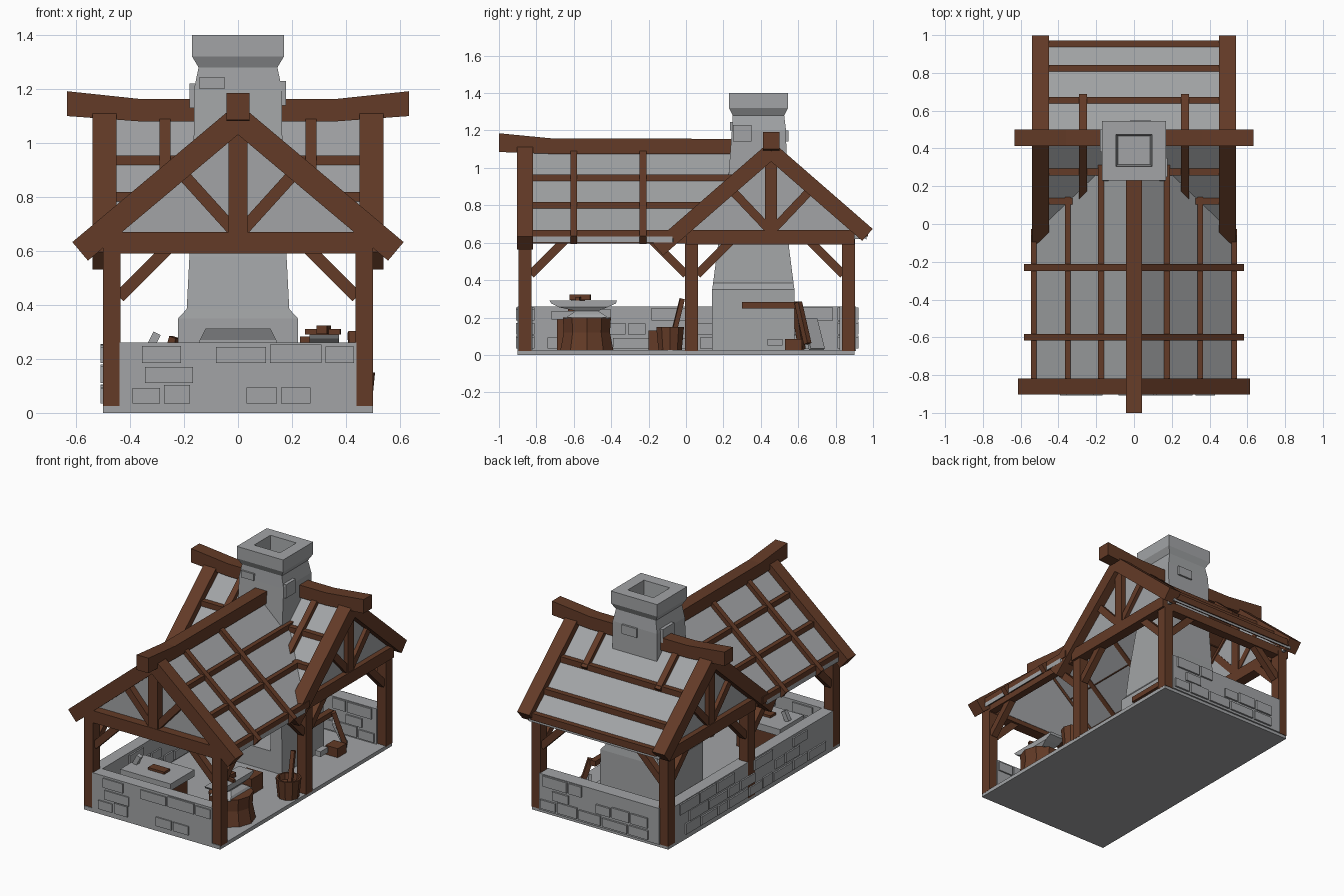
import bpy, bmesh, math, random
from mathutils import Vector as V
random.seed(4)

def material(name, c):
    m = bpy.data.materials.new(name)
    m.diffuse_color = (*c, 1)
    return m
STONE = material("grey_stone", (0.36, 0.37, 0.38))
WOOD = material("brown_timber", (0.125, 0.043, 0.02))

def build(name, verts, faces, mat):
    me = bpy.data.meshes.new(name)
    me.from_pydata([tuple(v) for v in verts], [], faces)
    bm = bmesh.new()
    bm.from_mesh(me)
    bmesh.ops.recalc_face_normals(bm, faces=bm.faces)
    bm.to_mesh(me)
    bm.free()
    me.materials.append(mat)
    ob = bpy.data.objects.new(name, me)
    bpy.context.collection.objects.link(ob)
    return ob

def loft(name, rings, mat):
    """Skin a list of equal-sized rings and cap both ends."""
    n = len(rings[0])
    faces = [tuple(range(n)), tuple(range((len(rings) - 1) * n, len(rings) * n))]
    for r in range(len(rings) - 1):
        for i in range(n):
            j = (i + 1) % n
            faces.append((r*n + i, r*n + j, r*n + n + j, r*n + n + i))
    return build(name, [p for r in rings for p in r], faces, mat)

def rect(x0, x1, y0, y1, z):
    return [(x0, y0, z), (x1, y0, z), (x1, y1, z), (x0, y1, z)]

def box(name, x0, x1, y0, y1, z0, z1, mat):
    return loft(name, [rect(x0, x1, y0, y1, z0), rect(x0, x1, y0, y1, z1)], mat)

def beam(name, p, q, w, h, mat=WOOD, up=(0, 0, 1)):
    """Square timber from p to q: w across, h along up."""
    p, q = V(p), V(q)
    d = (q - p).normalized()
    s = d.cross(V(up)).normalized()
    u = s.cross(d)
    off = [s*w/2*a + u*h/2*b for a, b in ((-1, -1), (1, -1), (1, 1), (-1, 1))]
    return loft(name, [[p + o for o in off], [q + o for o in off]], mat)

def slab(name, pts, t, shift, under=None):
    """Panel with its outline pts, made thick along shift."""
    pts = [V(p) for p in pts]
    ob = loft(name, [pts, [p + V(shift) * t for p in pts]], STONE)
    if under:
        ob.data.materials.append(under)
        for f in ob.data.polygons:
            f.material_index = int(f.normal.z < -0.3)
    return ob

def round_ring(x, y, r, z, n=10):
    return [(x + r*math.cos(2*math.pi*i/n), y + r*math.sin(2*math.pi*i/n), z) for i in range(n)]

RY = 0.455                                   # y of the cross ridge
front_z = lambda x: 1.09 - 0.84 * abs(x)     # roof of the front wing
cross_z = lambda y: 1.09 - 0.87 * abs(y - RY)  # roof of the cross wing
FX = lambda x, y: (x, y, front_z(x))
CY = lambda x, y: (x, y, cross_z(y))
valley = lambda x: RY - 0.966 * abs(x)

# floor and low stone walls
box("floor_slab", -0.5, 0.5, -0.9, 0.9, 0, 0.025, STONE)
box("front_wall", -0.44, 0.44, -0.9, -0.82, 0.02, 0.26, STONE)
box("back_wall", -0.44, 0.44, 0.82, 0.91, 0.02, 0.26, STONE)
box("left_wall", -0.5, -0.42, -0.83, 0.84, 0.02, 0.26, STONE)

# raised stones set in the walls
def stones(name, length, place):
    for row in range(3):
        a = -length + random.uniform(0.02, 0.1)
        while a < length - 0.1:
            w = random.uniform(0.09, 0.2)
            if random.random() < 0.6:
                z = 0.035 + row * 0.075
                b = min(a + w, length)
                place(name, a, b, z, z + random.uniform(0.055, 0.07))
            a += w + 0.015
stones("front_stone", 0.43, lambda n, a, b, z, t: box(n, a, b, -0.908, -0.81, z, t, STONE))
stones("back_stone", 0.43, lambda n, a, b, z, t: box(n, a, b, 0.81, 0.922, z, t, STONE))
stones("left_stone", 0.81, lambda n, a, b, z, t: box(n, -0.51, -0.41, a, b, z, t, STONE))

for s in (-1, 1):
    # posts and their knee braces along each side
    for y in (-0.86, 0.03, 0.868):
        beam("post", (s*0.468, y, 0.02), (s*0.468, y, 0.62), 0.066, 0.07, up=(0, 1, 0))
    for y, e in ((-0.83, 1), (0.0, -1), (0.06, 1), (0.84, -1)):
        beam("side_brace", (s*0.468, y, 0.43), (s*0.468, y + e*0.18, 0.61), 0.045, 0.045)
    for y in (-0.86, 0.868):
        beam("end_brace", (s*0.44, y, 0.43), (s*0.26, y, 0.61), 0.045, 0.045)
    beam("side_plate", (s*0.475, -0.88, 0.62), (s*0.475, 0.05, 0.62), 0.05, 0.05)

    # front gable timbers
    beam("front_rafter", (0, -0.86, 1.09), FX(s*0.585, -0.86), 0.085, 0.09)
    beam("front_strut", (s*0.02, -0.86, 0.68), (s*0.21, -0.86, 0.89), 0.05, 0.045)

    # side gable timbers
    x = s * 0.495
    beam("side_rafter_front", (x, RY, 1.09), CY(x, -0.15), 0.09, 0.085)
    beam("side_rafter_back", (x, RY, 1.09), CY(x, 0.97), 0.09, 0.085)
    beam("side_tie", (x*0.97, 0, 0.63), (x*0.97, 0.9, 0.63), 0.07, 0.078)
    beam("side_king_post", (x*0.97, RY, 0.63), (x*0.97, RY, 1.07), 0.06, 0.065, up=(0, 1, 0))
    for e in (-1, 1):
        beam("side_strut", (x*0.97, RY + e*0.02, 0.68), (x*0.97, RY + e*0.2, 0.87), 0.05, 0.045)
    slab("side_gable_panel", [(s*0.46, RY - 0.52, 0.62), (s*0.46, RY + 0.5, 0.62), (s*0.46, RY, 1.07)],
         0.02, (s, 0, 0))

    # roof panels of the front wing and front slope of the cross wing
    slab("front_wing_roof", [FX(0, -0.86), FX(0, RY), FX(s*0.545, valley(0.545)), FX(s*0.545, -0.86)],
         0.03, (0, 0, -1))
    slab("cross_roof_front", [CY(0, RY), CY(s*0.5, RY), CY(s*0.5, valley(0.5))], 0.03, (0, 0, -1), WOOD)

    # battens on the front wing
    for bx in (0.175, 0.35, 0.53):
        beam("front_wing_purlin", FX(s*bx, -0.86), FX(s*bx, valley(bx) + 0.03), 0.03, 0.045)
    for y in (-0.6, -0.23):
        beam("front_wing_batten", FX(0, y), FX(s*0.565, y), 0.035, 0.055)

    # battens on the cross wing
    beam("cross_batten_front", CY(s*0.27, RY), CY(s*0.27, 0.14), 0.04, 0.055)
    beam("cross_batten_back", CY(s*0.27, RY), CY(s*0.27, 0.67), 0.04, 0.055)
    for y in (0.275, 0.12):
        beam("cross_purlin_front", CY(s*(RY - y - 0.01), y), CY(s*0.47, y), 0.035, 0.04)

# centre timbers of the front and back
beam("front_tie", (-0.5, -0.86, 0.63), (0.5, -0.86, 0.63), 0.075, 0.08)
beam("back_plate", (-0.5, 0.868, 0.62), (0.5, 0.868, 0.62), 0.06, 0.06)
beam("front_king_post", (0, -0.86, 0.63), (0, -0.86, 1.08), 0.07, 0.07, up=(0, 1, 0))
slab("front_gable_panel", [(-0.54, -0.84, 0.62), (0.54, -0.84, 0.62), (0, -0.84, 1.07)], 0.02, (0, 1, 0))
slab("cross_roof_back", [CY(-0.48, RY), CY(0.48, RY), CY(0.48, 0.965), CY(-0.48, 0.965)], 0.03, (0, 0, -1), WOOD)
for y in (0.655, 0.825, 0.955):
    beam("cross_purlin_back", CY(-0.46, y), CY(0.46, y), 0.035, 0.045)

# ridge beams with lifted ends
loft("front_ridge", [[(-0.043, y, a), (0.043, y, a), (0.043, y, b), (-0.043, y, b)]
     for y, a, b in ((-1, 1.085, 1.185), (-0.72, 1.075, 1.158), (0.3, 1.075, 1.155))], WOOD)
loft("cross_ridge", [[(x, 0.412, a), (x, 0.5, a), (x, 0.5, b), (x, 0.412, b)]
     for x, a, b in ((-0.633, 1.1, 1.192), (-0.36, 1.08, 1.163), (0.36, 1.08, 1.163), (0.633, 1.1, 1.192))], WOOD)

# chimney: hearth, hood, stack and hollow cap in one skin
profile = [(0.225, 0.14, 0.58, 0.02), (0.222, 0.14, 0.58, 0.35), (0.19, 0.145, 0.575, 0.385),
           (0.18, 0.17, 0.55, 0.58), (0.165, 0.22, 0.54, 0.85), (0.163, 0.245, 0.535, 1.2),
           (0.146, 0.25, 0.525, 1.28), (0.17, 0.23, 0.545, 1.32), (0.17, 0.23, 0.545, 1.4),
           (0.095, 0.305, 0.475, 1.4), (0.085, 0.315, 0.465, 1.27)]
chimney = loft("chimney", [rect(-h, h, a, b, z) for h, a, b, z in profile], STONE)
cutter = loft("hearth_cutter", [rect(-0.14, 0.14, 0.1, 0.4, 0.16), rect(-0.14, 0.14, 0.1, 0.4, 0.27),
              rect(-0.12, 0.12, 0.1, 0.38, 0.31)], STONE)
cutter.hide_render = True
cutter.hide_viewport = True
cut = chimney.modifiers.new("hearth", 'BOOLEAN')
cut.object = cutter
cut.operation = 'DIFFERENCE'
cut.solver = 'EXACT'
for n, c in (("front", (-0.142, -0.05, 0.236, 0.3, 1.2, 1.245)), ("right", (0.1, 0.178, 0.25, 0.35, 1.14, 1.23)),
             ("left", (-0.18, -0.1, 0.38, 0.5, 1.13, 1.22)), ("back", (-0.02, 0.09, 0.5, 0.548, 1.14, 1.2))):
    box("chimney_stone_" + n, *c, STONE)

# anvil on a stump, with a hammer lying on top
loft("anvil_stump", [round_ring(0.32, -0.53, r, z) for r, z in ((0.15, 0.02), (0.13, 0.12), (0.135, 0.2))], WOOD)
loft("anvil", [rect(0.32 - w, 0.32 + w, a, b, z) for w, a, b, z in
     ((0.075, -0.65, -0.41, 0.195), (0.065, -0.62, -0.44, 0.215), (0.04, -0.59, -0.47, 0.235),
      (0.055, -0.68, -0.42, 0.255), (0.055, -0.72, -0.375, 0.275), (0.055, -0.73, -0.37, 0.29))], STONE)
beam("hammer_handle", (0.25, -0.55, 0.3), (0.38, -0.58, 0.3), 0.02, 0.02, WOOD)
beam("hammer_head", (0.31, -0.62, 0.308), (0.325, -0.51, 0.308), 0.04, 0.03, WOOD)

# work table near the front left
box("table_base", -0.33, -0.02, -0.69, -0.5, 0.02, 0.19, WOOD)
box("table_top", -0.36, 0.01, -0.72, -0.47, 0.19, 0.235, STONE)
box("table_ingot", -0.22, -0.1, -0.63, -0.57, 0.235, 0.25, WOOD)
beam("table_tool", (-0.33, -0.6, 0.235), (-0.3, -0.6, 0.295), 0.03, 0.03, STONE)

# bucket and a small crate by the middle post
loft("bucket", [round_ring(0.43, -0.085, r, z) for r, z in
     ((0.065, 0.02), (0.078, 0.15), (0.066, 0.15), (0.06, 0.11))], WOOD)
box("stool", 0.12, 0.24, -0.2, -0.08, 0.02, 0.13, WOOD)
beam("leaning_tool", (0.43, -0.07, 0.1), (0.42, -0.02, 0.3), 0.025, 0.025)

# tool rack on the right of the chimney
beam("rack_bar", (0.25, 0.3, 0.265), (0.25, 0.62, 0.265), 0.04, 0.035)
beam("hanging_stick", (0.27, 0.36, 0.12), (0.27, 0.36, 0.26), 0.018, 0.018)
beam("hanging_tongs", (0.28, 0.475, 0.06), (0.28, 0.475, 0.29), 0.025, 0.025, STONE)
box("tongs_head", 0.26, 0.3, 0.435, 0.515, 0.05, 0.085, STONE)
beam("leaning_handle", (0.28, 0.6, 0.28), (0.33, 0.65, 0.06), 0.03, 0.03)
box("tool_block", 0.27, 0.36, 0.53, 0.62, 0.02, 0.085, WOOD)
beam("leaning_plate", (0.3, 0.7, 0.03), (0.24, 0.66, 0.19), 0.09, 0.02, STONE)
beam("left_leaning_handle", (-0.3, 0.62, 0.03), (-0.235, 0.58, 0.28), 0.03, 0.03)
